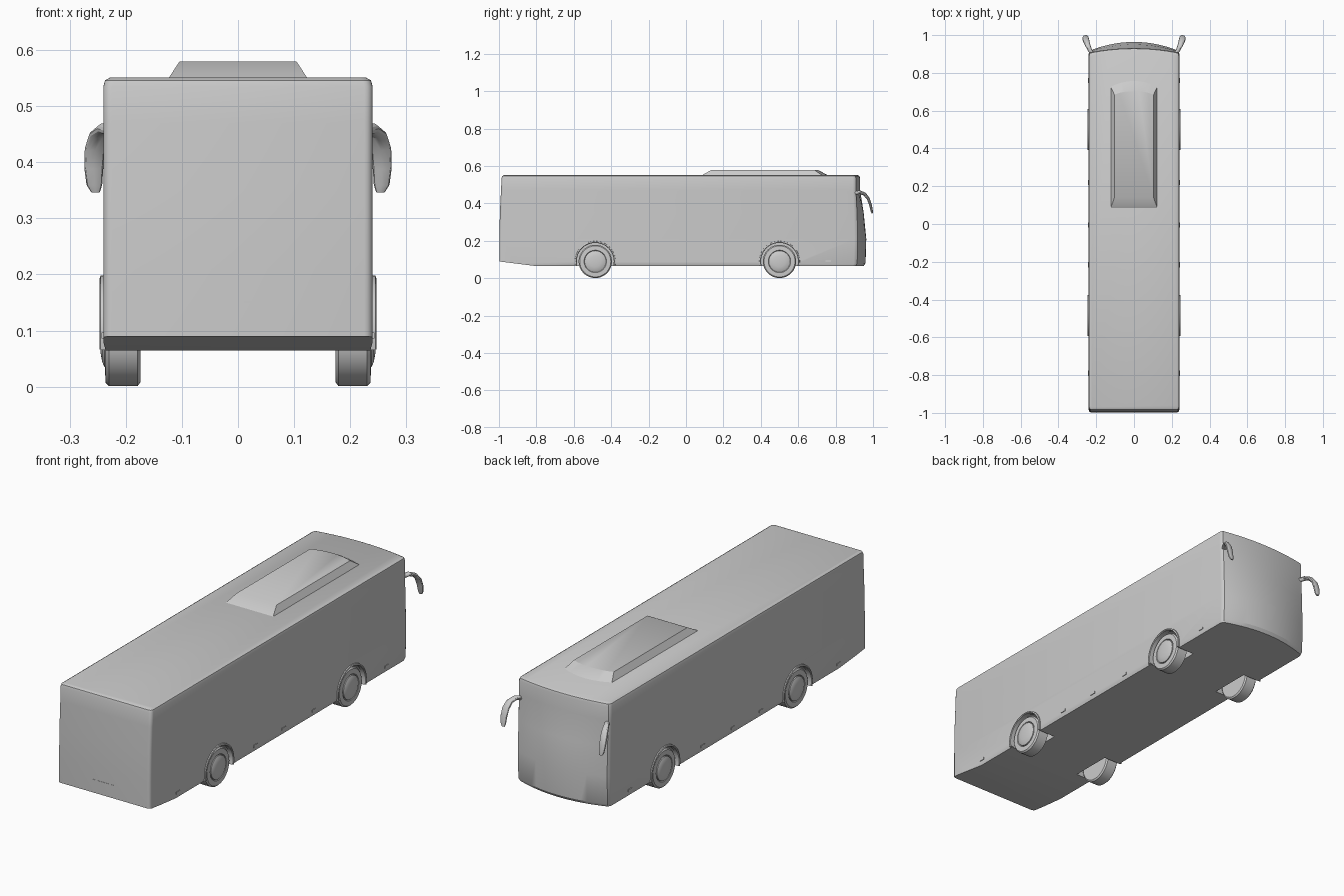
import bpy, bmesh, math
from mathutils import Vector

if "Cube" in bpy.data.objects:
    bpy.data.objects.remove(bpy.data.objects["Cube"])

grey = bpy.data.materials.new("plain_grey")
grey.use_nodes = True
grey.diffuse_color = (0.6, 0.6, 0.6, 1)
grey.node_tree.nodes["Principled BSDF"].inputs["Base Color"].default_value = (0.6, 0.6, 0.6, 1)


def finish(name, bm, smooth=True):
    bmesh.ops.recalc_face_normals(bm, faces=bm.faces)
    mesh = bpy.data.meshes.new(name)
    bm.to_mesh(mesh)
    bm.free()
    mesh.materials.append(grey)
    obj = bpy.data.objects.new(name, mesh)
    bpy.context.collection.objects.link(obj)
    if smooth:
        bpy.ops.object.select_all(action='DESELECT')
        obj.select_set(True)
        bpy.context.view_layer.objects.active = obj
        bpy.ops.object.shade_smooth_by_angle(angle=math.radians(30))
    return obj


def loft(bm, rings, caps=True, closed=False):
    """Skin a list of closed point rings of equal length."""
    vs = [[bm.verts.new(p) for p in ring] for ring in rings]
    n = len(vs[0])
    pairs = list(zip(vs, vs[1:])) + ([(vs[-1], vs[0])] if closed else [])
    for a, b in pairs:
        for i in range(n):
            j = (i + 1) % n
            bm.faces.new((a[i], a[j], b[j], b[i]))
    if caps:
        bm.faces.new(vs[0])
        bm.faces.new(vs[-1])


def lathe(bm, profile, cx_sign, y, z, steps=48):
    """Turn an (x, radius) profile about an axle parallel to x."""
    rings = []
    for x, r in profile:
        angles = [2 * math.pi * k / steps for k in range(steps)]
        rings.append([(cx_sign * x, y + r * math.cos(a), z + r * math.sin(a)) for a in angles])
    loft(bm, rings)


def box(bm, centre, size):
    made = bmesh.ops.create_cube(bm, size=1)["verts"]
    for v in made:
        v.co = Vector(centre) + Vector(c * s for c, s in zip(v.co, size))


def body_outline(z, hw, rear, corner, nose, r=0.015):
    """Plan outline: rounded rear corners and a bowed nose."""
    right = []
    for k in range(5):
        a = math.radians(-90 + 22.5 * k)
        right.append((hw - r + r * math.cos(a), rear + r + r * math.sin(a), z))
    right.append((hw, corner - r, z))
    right.append((hw - 0.002, corner - 0.006, z))
    for k in range(9):
        x = (hw - 0.008) * (1 - k / 8)
        right.append((x, corner + (nose - corner) * (1 - (x / hw) ** 2), z))
    left = [(-x, y, zz) for x, y, zz in reversed(right[:-1])]
    return right + left


# Body shell: height, half width, rear, front corner, nose
levels = [
    (0.065, 0.236, -0.990, 0.905, 0.950),
    (0.080, 0.240, -0.998, 0.912, 0.960),
    (0.210, 0.240, -0.998, 0.915, 0.964),
    (0.350, 0.240, -0.995, 0.912, 0.950),
    (0.470, 0.240, -0.989, 0.907, 0.931),
    (0.535, 0.240, -0.986, 0.907, 0.931),
    (0.546, 0.237, -0.983, 0.904, 0.928),
    (0.551, 0.228, -0.974, 0.895, 0.919),
]
bm = bmesh.new()
loft(bm, [body_outline(*lv) for lv in levels])
bmesh.ops.recalc_face_normals(bm, faces=bm.faces)

# Upswept underside behind the rear axle
cut = bmesh.ops.bisect_plane(bm, geom=bm.verts[:] + bm.edges[:] + bm.faces[:],
                             plane_co=(0, -0.8, 0.065), plane_no=(0, -0.025, -0.2),
                             clear_outer=True)
bmesh.ops.holes_fill(bm, edges=[e for e in bm.edges if e.is_boundary])
body = finish("body_shell", bm, smooth=False)

AXLES = (-0.485, 0.5)
SIDES = (1, -1)
HUB_Z = 0.09

# Wheel wells cut out of the shell
bm = bmesh.new()
for y in AXLES:
    for s in SIDES:
        lathe(bm, [(0.15, 0.102), (0.27, 0.102)], s, y, HUB_Z)
cutter = finish("wheel_well_cutter", bm, smooth=False)
cutter.hide_render = True
mod = body.modifiers.new("wheel_wells", 'BOOLEAN')
mod.operation = 'DIFFERENCE'
mod.solver = 'EXACT'
mod.object = cutter
bpy.context.view_layer.objects.active = body
bpy.ops.object.modifier_apply(modifier=mod.name)
bpy.data.objects.remove(cutter)
bpy.ops.object.select_all(action='DESELECT')
body.select_set(True)
bpy.ops.object.shade_smooth_by_angle(angle=math.radians(30))

# Wheels with domed hub caps, and arch trims
tyre = [(0.174, 0.05), (0.174, 0.082), (0.179, 0.089), (0.230, 0.089),
        (0.236, 0.083), (0.237, 0.060), (0.232, 0.057)]
cap = [(0.225, 0.055), (0.238, 0.055), (0.242, 0.046), (0.245, 0.030), (0.246, 0.008)]
for end, y in zip(("rear", "front"), AXLES):
    for side, s in zip(("left", "right"), SIDES):
        bm = bmesh.new()
        lathe(bm, tyre, s, y, HUB_Z)
        finish(f"{end}_{side}_wheel", bm)
        bm = bmesh.new()
        lathe(bm, cap, s, y, HUB_Z)
        finish(f"{end}_{side}_hub_cap", bm)

        bm = bmesh.new()
        rings = []
        for k in range(29):
            a = math.radians(-13 + 206 * k / 28)
            section = [(0.225, 0.099), (0.244, 0.099), (0.247, 0.102), (0.245, 0.108), (0.225, 0.110)]
            rings.append([(s * x, y + r * math.cos(a), HUB_Z + r * math.sin(a)) for x, r in section])
        loft(bm, rings)
        finish(f"{end}_{side}_arch_trim", bm)


# Roof air conditioning pod with a bowed front
def pod_ring(z, hw, back, corner, nose):
    ring = [(-hw, back, z), (hw, back, z)]
    for k in range(9):
        t = 1 - k / 4
        ring.append((hw * t, corner + (nose - corner) * (1 - t * t), z))
    return ring


bm = bmesh.new()
loft(bm, [pod_ring(0.545, 0.127, 0.075, 0.735, 0.768),
          pod_ring(0.580, 0.104, 0.138, 0.685, 0.705)])
finish("roof_pod", bm)

# Mirrors: x, y, z, half width, half thickness along a drooping arm
arm = [
    (0.222, 0.900, 0.455, 0.012, 0.010),
    (0.238, 0.930, 0.460, 0.013, 0.010),
    (0.249, 0.955, 0.450, 0.016, 0.009),
    (0.255, 0.975, 0.425, 0.018, 0.008),
    (0.257, 0.987, 0.390, 0.017, 0.007),
    (0.256, 0.993, 0.360, 0.014, 0.006),
    (0.254, 0.996, 0.347, 0.008, 0.004),
]
for side, s in zip(("left", "right"), SIDES):
    bm = bmesh.new()
    rings = []
    for i, (x, y, z, w, t) in enumerate(arm):
        a, b = arm[max(i - 1, 0)], arm[min(i + 1, len(arm) - 1)]
        along = Vector((0, b[1] - a[1], b[2] - a[2])).normalized()
        normal = Vector((0, -along.z, along.y))
        ring = []
        for k in range(12):
            q = 2 * math.pi * k / 12
            p = Vector((x + w * math.cos(q), y, z)) + normal * t * math.sin(q)
            ring.append((s * p.x, p.y, p.z))
        rings.append(ring)
    loft(bm, rings)
    finish(f"{side}_mirror", bm)

# Side marker lamps
for side, s in zip(("left", "right"), SIDES):
    bm = bmesh.new()
    for y in (-0.79, -0.215, -0.005, 0.22, 0.76):
        box(bm, (s * 0.240, y, 0.091), (0.006, 0.028, 0.011))
    finish(f"{side}_marker_lamps", bm, smooth=False)

# Rear hatch handle strip
bm = bmesh.new()
box(bm, (0, -0.997, 0.151), (0.112, 0.004, 0.002))
finish("rear_hatch_strip", bm, smooth=False)
